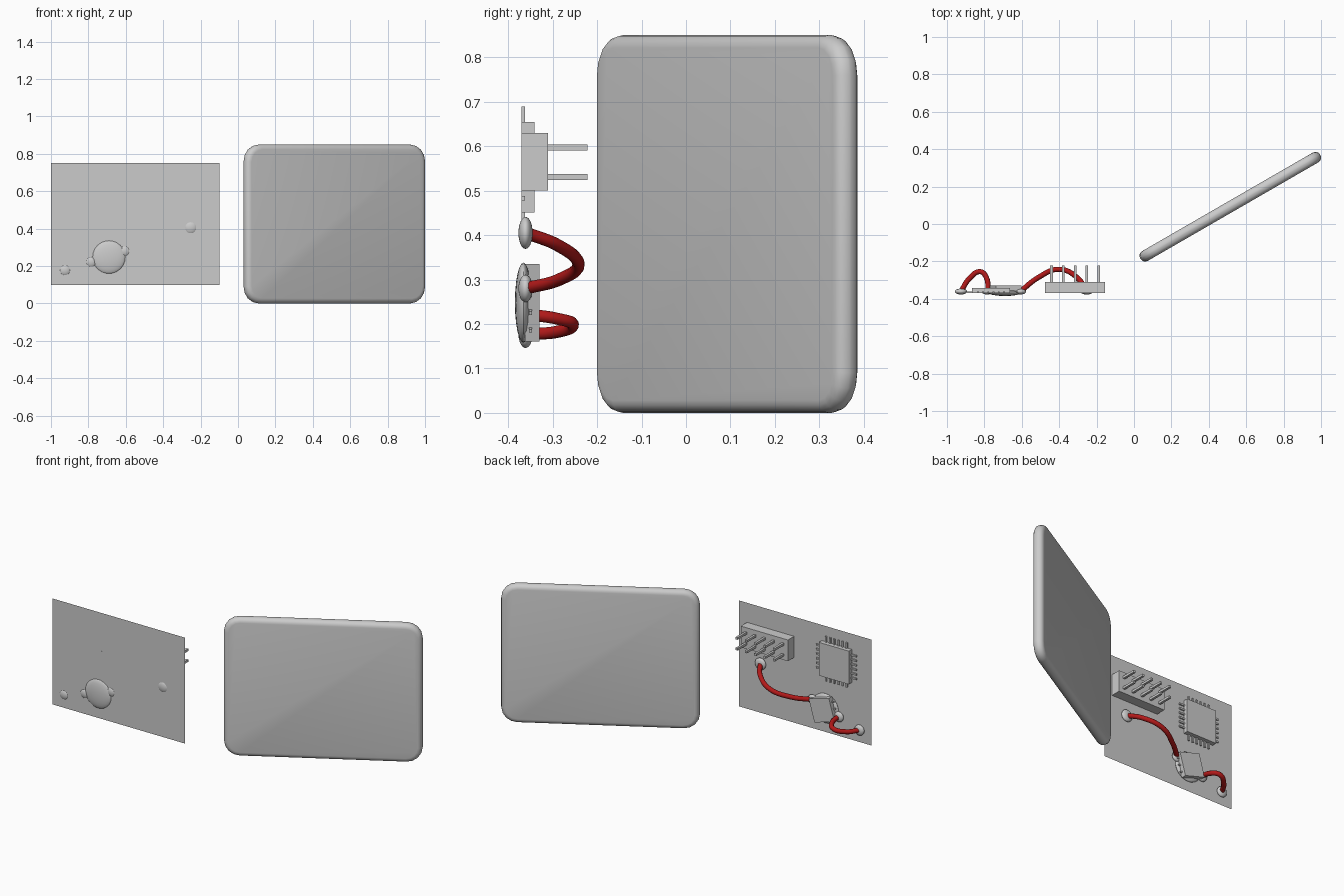
import bpy, bmesh
from math import radians, cos, sin
from mathutils import Matrix, Vector

if "Cube" in bpy.data.objects:
    bpy.data.objects.remove(bpy.data.objects["Cube"])

Y0 = -0.37  # plane of the circuit board


def make_object(name, bm, smooth=False):
    mesh = bpy.data.meshes.new(name)
    bm.to_mesh(mesh)
    bm.free()
    ob = bpy.data.objects.new(name, mesh)
    bpy.context.collection.objects.link(ob)
    if smooth:
        bpy.ops.object.select_all(action='DESELECT')
        ob.select_set(True)
        bpy.context.view_layer.objects.active = ob
        bpy.ops.object.shade_smooth_by_angle(angle=radians(40))
    return ob


def add_box(bm, lo, hi):
    lo, hi = Vector(lo), Vector(hi)
    m = Matrix.Translation((lo + hi) / 2) @ Matrix.Diagonal((*(hi - lo), 1))
    return bmesh.ops.create_cube(bm, size=1, matrix=m)['verts']


# Slab: rounded corners first, then rounded rim, turned 30 degrees
W, T, H = 1.11, 0.06, 0.85
bm = bmesh.new()
add_box(bm, (-W / 2, -T / 2, 0), (W / 2, T / 2, H))
corners = [e for e in bm.edges
           if abs(e.verts[0].co.y - e.verts[1].co.y) > T * 0.9]
bmesh.ops.bevel(bm, geom=corners, offset=0.09, segments=4, profile=0.5, affect='EDGES')
rim = [e for e in bm.edges if abs(e.verts[0].co.y - e.verts[1].co.y) < 1e-5]
bmesh.ops.bevel(bm, geom=rim, offset=0.028, segments=4, profile=0.5, affect='EDGES')
slab = make_object("rounded_slab", bm, True)
slab.location = (0.515, 0.0925, 0)
slab.rotation_euler.z = radians(30)

# Circuit board: a single thin sheet
bm = bmesh.new()
bm.faces.new([bm.verts.new((x, Y0, z)) for x, z in
              ((-1, 0.1), (-0.1, 0.1), (-0.1, 0.75), (-1, 0.75))])
make_object("circuit_board", bm)

# Pin header block with two rows of five pins
bm = bmesh.new()
add_box(bm, (-0.475, Y0, 0.5), (-0.155, -0.31, 0.63))
make_object("header_block", bm)
bm = bmesh.new()
for i in range(5):
    for z in (0.531, 0.597):
        x = -0.441 + i * 0.063
        add_box(bm, (x - 0.007, -0.315, z - 0.007), (x + 0.007, -0.222, z + 0.007))
make_object("header_pins", bm)

# Large square chip with legs on all four sides
CX, CZ, R = -0.765, 0.5525, 0.102
bm = bmesh.new()
add_box(bm, (CX - R, Y0, CZ - R), (CX + R, -0.341, CZ + R))
make_object("large_chip", bm)
bm = bmesh.new()
for side in range(4):
    turn = Matrix.Translation((CX, 0, CZ)) @ Matrix.Rotation(radians(90 * side), 4, 'Y')
    for i in range(6):
        p = (i - 2.5) * 0.028
        verts = add_box(bm, (p - 0.005, Y0, R - 0.01), (p + 0.005, Y0 + 0.008, R + 0.035))
        bmesh.ops.transform(bm, matrix=turn, verts=verts)
make_object("large_chip_legs", bm)

# Small tilted chip with short side legs
tilt = Matrix.Translation((-0.69, 0, 0.248)) @ Matrix.Rotation(radians(16), 4, 'Y')
bm = bmesh.new()
add_box(bm, (-0.071, -0.362, -0.07), (0.071, -0.33, 0.07))
bm.transform(tilt)
make_object("small_chip", bm)
bm = bmesh.new()
for s in (-1, 1):
    for i in (-1, 0, 1):
        z = i * 0.042
        add_box(bm, (min(s * 0.065, s * 0.085), -0.353, z - 0.004),
                (max(s * 0.065, s * 0.085), -0.346, z + 0.004))
bm.transform(tilt)
make_object("small_chip_legs", bm)


# Flattened solder blobs and the glue disc under the small chip
def blob(name, x, y, z, r, ry):
    bm = bmesh.new()
    m = Matrix.Translation((x, y, z)) @ Matrix.Diagonal((r, ry, r, 1))
    bmesh.ops.create_uvsphere(bm, u_segments=24, v_segments=12, radius=1, matrix=m)
    make_object(name, bm, True)


blob("glue_disc", -0.69, -0.366, 0.248, 0.09, 0.019)
blob("solder_right", -0.253, -0.361, 0.405, 0.036, 0.016)
blob("solder_left", -0.925, -0.361, 0.178, 0.032, 0.016)
blob("solder_disc_right", -0.607, -0.361, 0.28, 0.031, 0.016)
blob("solder_disc_left", -0.785, -0.361, 0.222, 0.031, 0.016)

# Red wires arching off the board
red = bpy.data.materials.new("wire_red")
red.diffuse_color = (0.45, 0.01, 0.01, 1)
red.use_nodes = True
red.node_tree.nodes["Principled BSDF"].inputs["Base Color"].default_value = red.diffuse_color


def wire(name, points):
    cu = bpy.data.curves.new(name, 'CURVE')
    cu.dimensions = '3D'
    cu.bevel_depth = 0.014
    cu.bevel_resolution = 3
    cu.resolution_u = 8
    cu.use_fill_caps = True
    sp = cu.splines.new('BEZIER')
    sp.bezier_points.add(len(points) - 1)
    for bp, co in zip(sp.bezier_points, points):
        bp.co = co
        bp.handle_left_type = bp.handle_right_type = 'AUTO'
    cu.materials.append(red)
    bpy.context.collection.objects.link(bpy.data.objects.new(name, cu))


wire("long_wire", [(-0.253, -0.36, 0.405), (-0.3, -0.29, 0.378), (-0.4, -0.242, 0.335),
                   (-0.51, -0.285, 0.3), (-0.607, -0.36, 0.28)])
wire("short_wire", [(-0.925, -0.36, 0.178), (-0.88, -0.292, 0.182), (-0.82, -0.255, 0.2),
                    (-0.788, -0.29, 0.212), (-0.78, -0.36, 0.222)])
